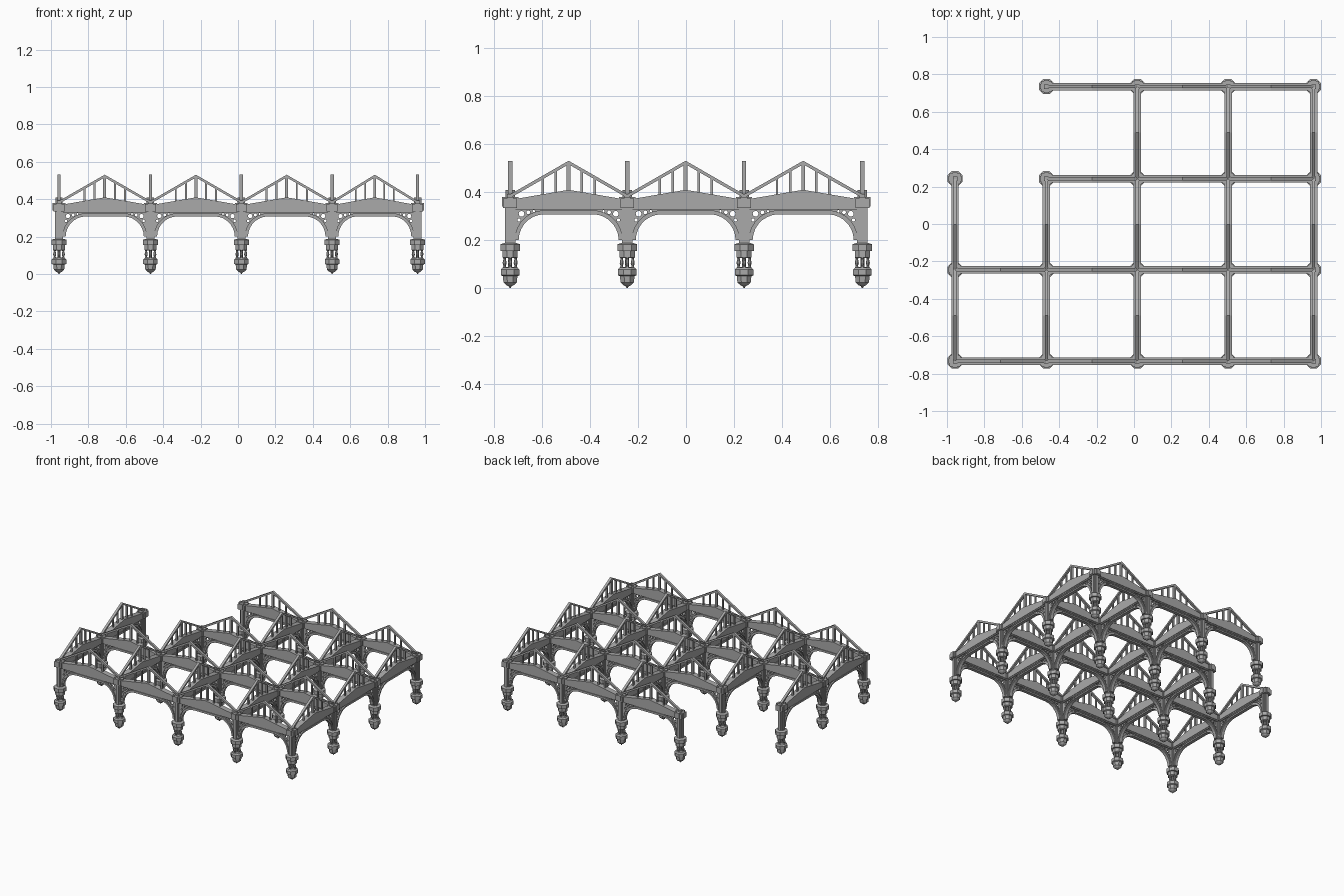
import bpy, bmesh, math
from mathutils import Matrix

cube = bpy.data.objects.get("Cube")
if cube:
    bpy.data.objects.remove(cube, do_unlink=True)

COLS = [-0.957, -0.468, 0.018, 0.503, 0.96]
ROWS = [-0.733, -0.245, 0.242, 0.735]
HALF = 0.2435          # half of one standard bay
SPRING, FLAT, RX, RZ = 0.20, 0.10, 0.108, 0.108   # arch shape
BEAM_Z = 0.336

stone = bpy.data.materials.new("grey stone")
stone.use_nodes = True
GREY = (0.4, 0.4, 0.4, 1)
stone.diffuse_color = GREY
stone.node_tree.nodes["Principled BSDF"].inputs["Base Color"].default_value = GREY


def finish(bm, name):
    bmesh.ops.recalc_face_normals(bm, faces=bm.faces)
    mesh = bpy.data.meshes.new(name)
    bm.to_mesh(mesh)
    bm.free()
    mesh.materials.append(stone)
    return mesh


def prism(bm, pts, depth):
    """Extrude an outline in the xz plane to +-depth in y."""
    a = [bm.verts.new((u, -depth, z)) for u, z in pts]
    b = [bm.verts.new((u, depth, z)) for u, z in pts]
    n = len(pts)
    bm.faces.new(a)
    bm.faces.new(b[::-1])
    for i in range(n):
        j = (i + 1) % n
        bm.faces.new((a[i], b[i], b[j], a[j]))


def box(bm, hx, hy, z0, z1, x=0, y=0):
    m = Matrix.Translation((x, y, (z0 + z1) / 2)) @ Matrix.Diagonal((2 * hx, 2 * hy, z1 - z0, 1))
    bmesh.ops.create_cube(bm, size=1, matrix=m)


def lathe(bm, profile, sides, x=0, y=0):
    """Turn a (radius, z) profile about a vertical axis."""
    rings = []
    for r, z in profile:
        ang = [2 * math.pi * (k + 0.5) / sides for k in range(sides)]
        rings.append([bm.verts.new((x + r * math.cos(t), y + r * math.sin(t), z)) for t in ang])
    for lo, hi in zip(rings, rings[1:]):
        for k in range(sides):
            j = (k + 1) % sides
            bm.faces.new((lo[k], lo[j], hi[j], hi[k]))
    bm.faces.new(rings[0][::-1])
    bm.faces.new(rings[-1])


def arch(grow, steps=7):
    """Flat-topped arch line, left to right."""
    quarter = [math.pi / 2 * k / steps for k in range(steps + 1)]
    right = [(FLAT + (RX + grow) * math.cos(t), SPRING + (RZ + grow) * math.sin(t)) for t in quarter]
    return [(-u, z) for u, z in right] + right[::-1]


# Beam with a gently peaked top
def beam_mesh():
    bm = bmesh.new()
    prism(bm, [(-HALF, BEAM_Z), (HALF, BEAM_Z), (HALF, 0.368), (0, 0.41), (-HALF, 0.368)], 0.02)
    return finish(bm, "beam")


# Open truss: sloping rails with upright bars
def truss_mesh():
    bm = bmesh.new()
    prism(bm, [(-HALF, 0.376), (0, 0.516), (HALF, 0.376),
               (HALF, 0.391), (0, 0.531), (-HALF, 0.391)], 0.009)
    for k in range(-2, 3):
        u = 0.054 * k
        top = 0.522 - 0.575 * abs(u)
        box(bm, 0.008 if k == 0 else 0.005, 0.008 if k == 0 else 0.006, 0.38, top, u)
    return finish(bm, "truss")


# Arch mouldings: wide inner rib, narrower outer rib, band under the beam
def rib_mesh():
    bm = bmesh.new()
    prism(bm, arch(0) + arch(0.010)[::-1], 0.012)
    prism(bm, arch(0.010) + arch(0.017)[::-1], 0.016)
    box(bm, 0.225, 0.016, 0.328, BEAM_Z + 0.002)
    return finish(bm, "arch_rib")


# Thin pierced panel between arch and beam
def spandrel_mesh():
    curve = bpy.data.curves.new("spandrel_outline", 'CURVE')
    curve.dimensions, curve.fill_mode, curve.extrude = '2D', 'BOTH', 0.007

    def loop(pts):
        s = curve.splines.new('POLY')
        s.points.add(len(pts) - 1)
        for p, (u, z) in zip(s.points, pts):
            p.co = (u, z, 0, 1)
        s.use_cyclic_u = True

    loop(arch(0.008) + [(0.225, SPRING), (0.225, BEAM_Z), (-0.225, BEAM_Z), (-0.225, SPRING)])
    for side in (-1, 1):
        for u, z, r in ((0.196, 0.310, 0.012), (0.168, 0.316, 0.008),
                        (0.207, 0.284, 0.007), (0.145, 0.321, 0.005)):
            loop([(side * u + r * math.cos(k * math.pi / 5), z + r * math.sin(k * math.pi / 5))
                  for k in range(10)])
    helper = bpy.data.objects.new("spandrel_helper", curve)
    bpy.context.collection.objects.link(helper)
    bpy.context.view_layer.update()
    deps = bpy.context.evaluated_depsgraph_get()
    mesh = bpy.data.meshes.new_from_object(helper.evaluated_get(deps))
    bpy.data.objects.remove(helper, do_unlink=True)
    mesh.transform(Matrix.Rotation(math.pi / 2, 4, 'X'))
    mesh.materials.clear()
    mesh.materials.append(stone)
    return mesh


# Pendant foot with a small knob
def foot_mesh():
    bm = bmesh.new()
    lathe(bm, [(0.002, 0), (0.007, 0.008), (0.018, 0.013), (0.030, 0.024), (0.033, 0.05),
               (0.042, 0.054), (0.042, 0.078), (0.033, 0.086), (0.012, 0.088)], 8)
    return finish(bm, "foot")


# Ring of small balusters around a core
def baluster_mesh():
    bm = bmesh.new()
    lathe(bm, [(0.009, 0.08), (0.009, 0.135)], 8)
    for k in range(4):
        t = k * math.pi / 2
        lathe(bm, [(0.009, 0.085), (0.005, 0.092), (0.009, 0.104), (0.008, 0.112),
                   (0.005, 0.122), (0.009, 0.13)], 8, 0.023 * math.cos(t), 0.023 * math.sin(t))
    return finish(bm, "balusters")


# Collar above the balusters
def collar_mesh():
    bm = bmesh.new()
    lathe(bm, [(0.028, 0.125), (0.034, 0.128), (0.034, 0.154), (0.044, 0.156),
               (0.044, 0.183), (0.028, 0.188)], 8)
    return finish(bm, "collar")


# Clustered shaft and its square capital
def shaft_mesh():
    bm = bmesh.new()
    box(bm, 0.022, 0.010, 0.18, BEAM_Z)
    box(bm, 0.010, 0.022, 0.18, BEAM_Z)
    box(bm, 0.016, 0.016, 0.18, BEAM_Z)
    return finish(bm, "shaft")


def capital_mesh():
    bm = bmesh.new()
    box(bm, 0.029, 0.029, 0.334, 0.374)
    box(bm, 0.034, 0.014, 0.340, 0.380)
    box(bm, 0.014, 0.034, 0.340, 0.380)
    box(bm, 0.012, 0.012, 0.37, 0.392)
    return finish(bm, "capital")


def place(mesh, x, y, stretch=1, turn=0):
    ob = bpy.data.objects.new(mesh.name, mesh)
    ob.location = (x, y, 0)
    ob.rotation_euler.z = turn
    ob.scale.x = stretch
    bpy.context.collection.objects.link(ob)


span_parts = [beam_mesh(), truss_mesh(), rib_mesh(), spandrel_mesh()]
pier_parts = [foot_mesh(), baluster_mesh(), collar_mesh(), shaft_mesh(), capital_mesh()]

# Bays along x, then along y; one corner of the grid is left open
for r, y in enumerate(ROWS):
    for c in range(0 if r < 2 else 1, 4):
        for part in span_parts:
            place(part, (COLS[c] + COLS[c + 1]) / 2, y, (COLS[c + 1] - COLS[c]) / (2 * HALF))
for c, x in enumerate(COLS):
    for r in range(2 if c < 2 else 3):
        for part in span_parts:
            place(part, x, (ROWS[r] + ROWS[r + 1]) / 2,
                  (ROWS[r + 1] - ROWS[r]) / (2 * HALF), math.pi / 2)

# A pier at every crossing but the open corner
for c, x in enumerate(COLS):
    for r, y in enumerate(ROWS):
        if (c, r) != (0, 3):
            for part in pier_parts:
                place(part, x, y)
